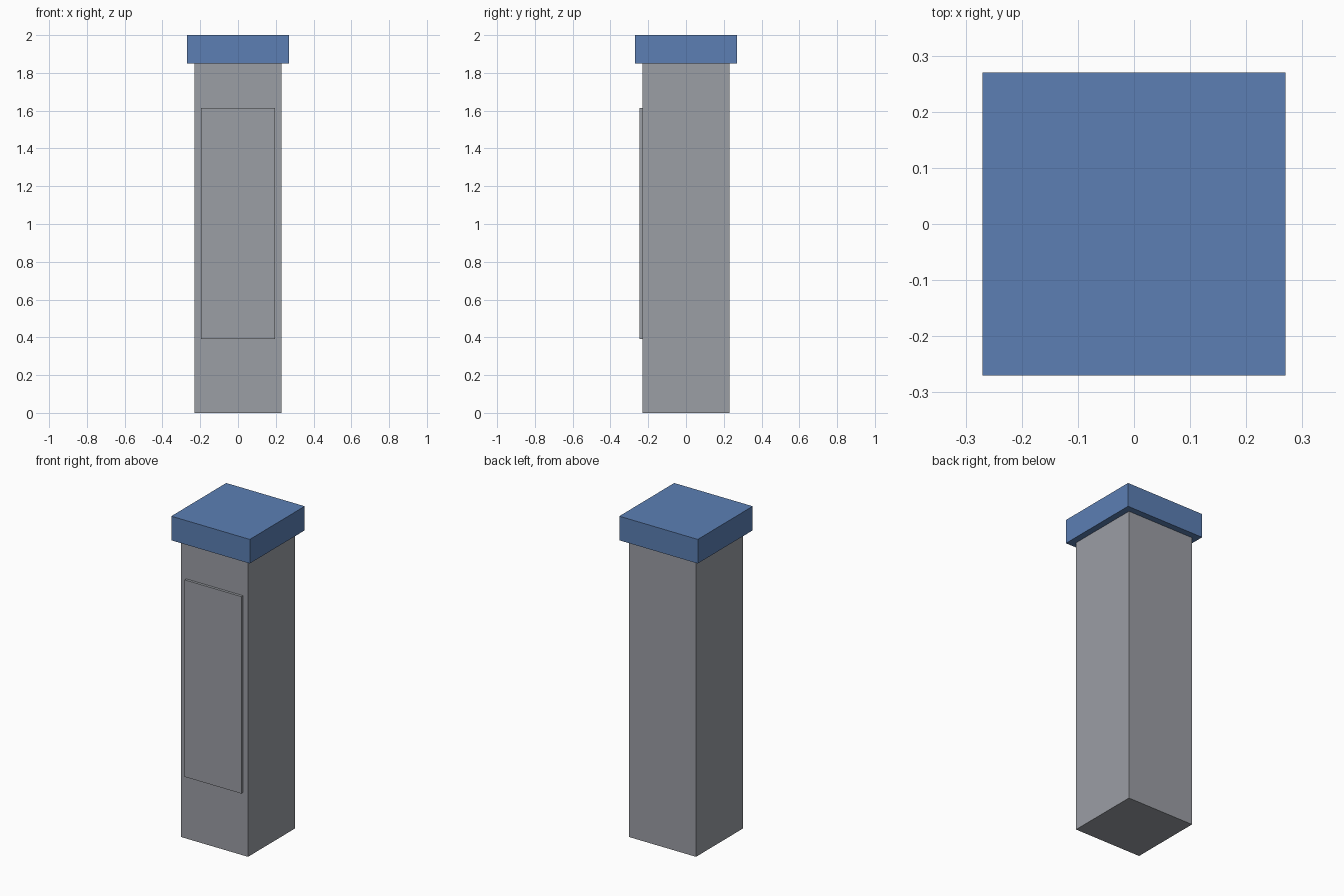
import bpy
import bmesh
from mathutils import Vector

if "Cube" in bpy.data.objects:
    bpy.data.objects.remove(bpy.data.objects["Cube"])


def material(name, rgb):
    m = bpy.data.materials.new(name)
    m.diffuse_color = (*rgb, 1.0)
    m.use_nodes = True
    m.node_tree.nodes["Principled BSDF"].inputs["Base Color"].default_value = m.diffuse_color
    return m


def box(name, lo, hi, mat):
    lo, hi = Vector(lo), Vector(hi)
    bm = bmesh.new()
    bmesh.ops.create_cube(bm, size=1.0)
    bmesh.ops.scale(bm, vec=hi - lo, verts=bm.verts)
    bmesh.ops.translate(bm, vec=(lo + hi) / 2, verts=bm.verts)
    mesh = bpy.data.meshes.new(name)
    bm.to_mesh(mesh)
    bm.free()
    mesh.materials.append(mat)
    obj = bpy.data.objects.new(name, mesh)
    bpy.context.collection.objects.link(obj)
    return obj


grey = material("stone grey", (0.33, 0.342, 0.375))
blue = material("cap blue", (0.106, 0.212, 0.455))

# Square post
box("post", (-0.23, -0.23, 0), (0.23, 0.23, 1.85), grey)
# Overhanging cap
box("cap", (-0.27, -0.27, 1.85), (0.27, 0.27, 2.0), blue)
# Raised panel on the front face
box("front_panel", (-0.195, -0.246, 0.39), (0.195, -0.23, 1.615), grey)
